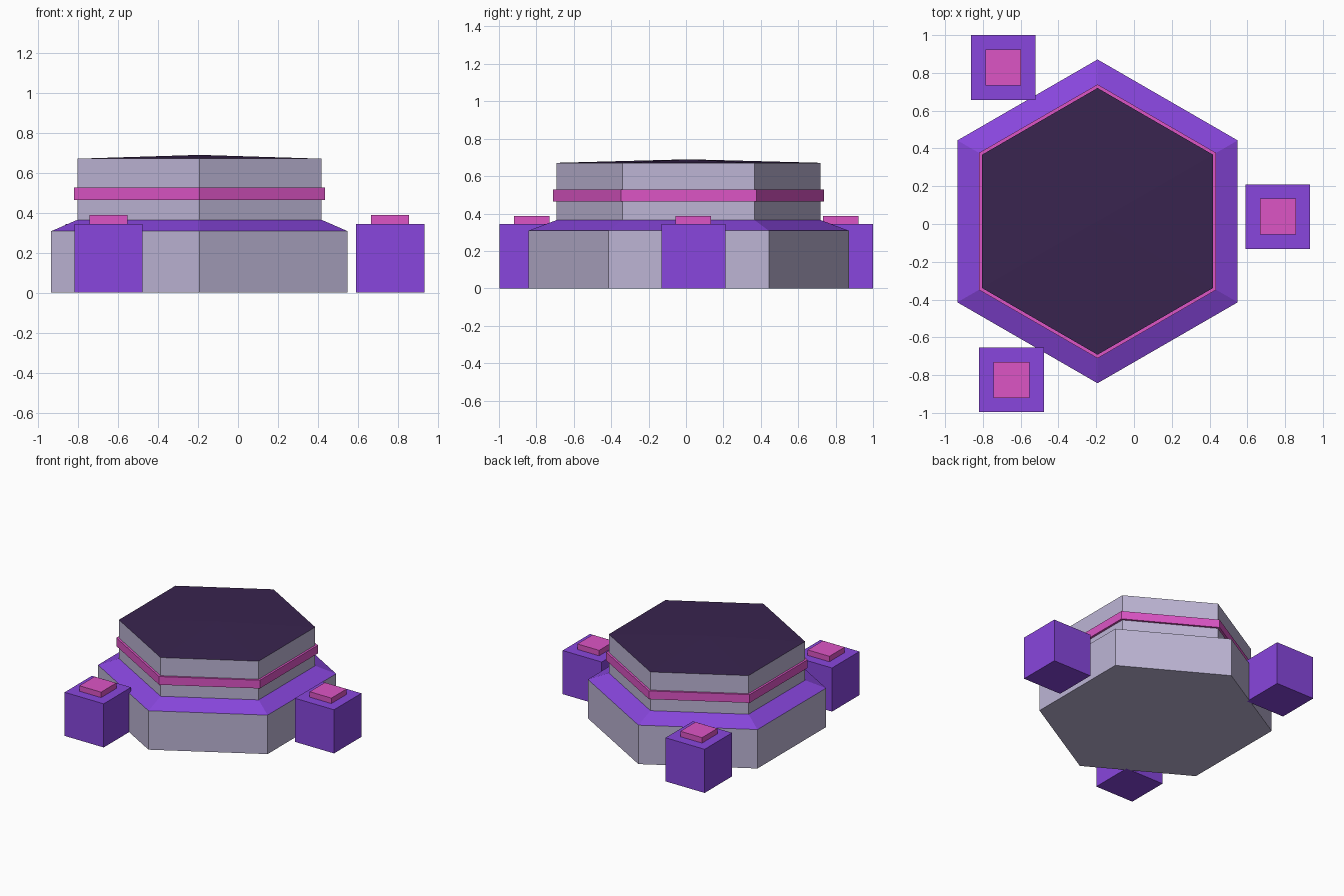
import bpy
import bmesh
from math import cos, sin, radians
from mathutils import Matrix, Vector

old = bpy.data.objects.get("Cube")
if old:
    bpy.data.objects.remove(old, do_unlink=True)


def material(name, rgb):
    """Flat material from an sRGB 0-255 colour."""
    col = [((c / 255 + 0.055) / 1.055) ** 2.4 for c in rgb] + [1.0]
    m = bpy.data.materials.new(name)
    m.use_nodes = True
    m.diffuse_color = col
    m.node_tree.nodes["Principled BSDF"].inputs["Base Color"].default_value = col
    return m


wall = material("pale lilac", (189, 181, 213))
purple = material("purple", (136, 70, 221))
pink = material("pink", (220, 85, 197))
dark = material("dark plum", (57, 36, 79))

CENTRE = Vector((-0.193, 0.014, 0))


def finish(name, bm, mat):
    bmesh.ops.recalc_face_normals(bm, faces=bm.faces)
    mesh = bpy.data.meshes.new(name)
    bm.to_mesh(mesh)
    bm.free()
    mesh.materials.append(mat)
    ob = bpy.data.objects.new(name, mesh)
    bpy.context.collection.objects.link(ob)
    return ob


def hex_tier(name, r_low, r_high, z0, z1, mat):
    """Six-sided tier with a corner facing front and back."""
    bm = bmesh.new()
    place = Matrix.Translation(CENTRE + Vector((0, 0, (z0 + z1) / 2))) @ Matrix.Rotation(radians(90), 4, 'Z')
    # A cone corner lies on the local y axis, so check and turn to suit
    bmesh.ops.create_cone(bm, cap_ends=True, segments=6, radius1=r_low,
                          radius2=r_high, depth=z1 - z0)
    tip = max(v.co.y for v in bm.verts)
    turn = Matrix.Rotation(radians(90), 4, 'Z') if tip > r_low * 0.95 else Matrix()
    bmesh.ops.transform(bm, matrix=place @ turn, verts=bm.verts)
    return finish(name, bm, mat)


def box(name, x, y, z0, width, height, mat):
    bm = bmesh.new()
    bmesh.ops.create_cube(bm, size=1)
    place = Matrix.Translation((x, y, z0 + height / 2))
    bmesh.ops.transform(bm, matrix=place @ Matrix.Diagonal((width, width, height, 1)), verts=bm.verts)
    return finish(name, bm, mat)


# Main building, from the ground up
WIDE, NARROW = 0.857, 0.706
hex_tier("lower_wall", WIDE, WIDE, 0, 0.308, wall)
hex_tier("sloped_ledge", WIDE, NARROW, 0.308, 0.365, purple)
hex_tier("upper_wall", NARROW, NARROW, 0.365, 0.671, wall)
hex_tier("glow_band", 0.725, 0.725, 0.463, 0.528, pink)
hex_tier("roof", NARROW, 0, 0.671, 0.69, dark)

# Three pylons spaced evenly around the building, square to the axes
for i, side in enumerate(("left", "back", "front")):
    a = radians(1.5 + 120 * i)
    x = CENTRE.x + 0.955 * cos(a)
    y = CENTRE.y + 0.955 * sin(a)
    box(side + "_pylon", x, y, 0, 0.342, 0.345, purple)
    box(side + "_pylon_cap", x, y, 0.345, 0.19, 0.043, pink)
